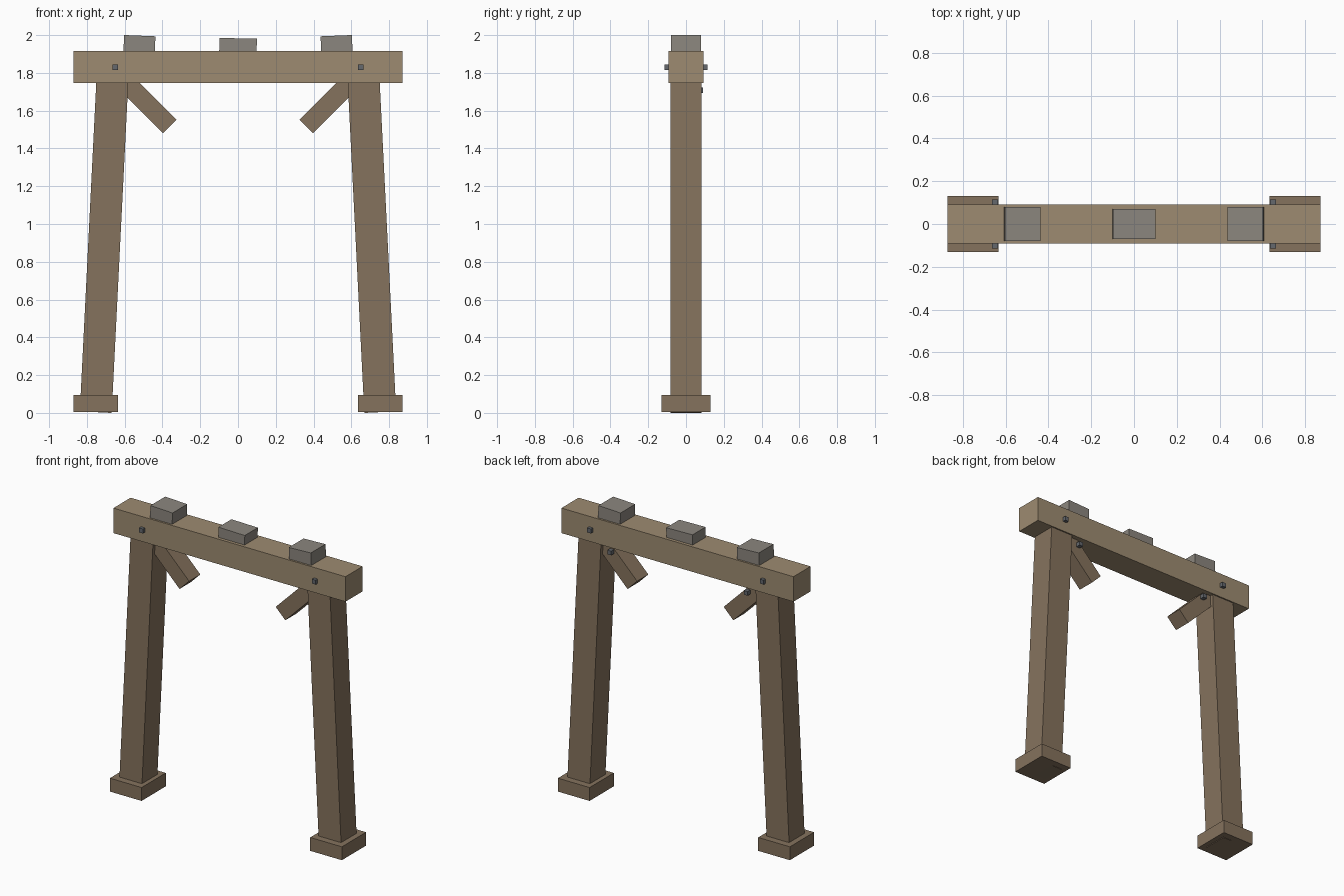
import bpy
import math

if "Cube" in bpy.data.objects:
    bpy.data.objects.remove(bpy.data.objects["Cube"])


def material(name, rgb):
    m = bpy.data.materials.new(name)
    m.diffuse_color = (*rgb, 1)
    m.use_nodes = True
    m.node_tree.nodes["Principled BSDF"].inputs["Base Color"].default_value = m.diffuse_color
    return m


BEAM = material("light_timber", (0.34, 0.26, 0.165))
TIMBER = material("dark_timber", (0.235, 0.17, 0.11))
STONE = material("stone", (0.26, 0.24, 0.21))
IRON = material("iron", (0.13, 0.14, 0.155))


def box(name, size, loc, mat, tilt=0.0):
    """Box of full size, tilted about the y axis."""
    bpy.ops.mesh.primitive_cube_add(size=1, location=loc, rotation=(0, tilt, 0))
    o = bpy.context.object
    o.name = name
    o.scale = size
    o.data.materials.append(mat)
    return o


# Top beam
box("top_beam", (1.744, 0.184, 0.17), (0, 0, 1.831), BEAM)

# Middle stone lying on the beam
box("middle_stone", (0.198, 0.14, 0.1), (0, 0, 1.933), STONE, 0.02)

for side, label in ((-1, "left"), (1, "right")):
    # Foot block
    box(label + "_foot", (0.238, 0.26, 0.091), (side * 0.753, 0, 0.0495), TIMBER)

    # Leaning leg, running from the foot up into the beam
    lean, length = 0.05, 1.8
    box(label + "_leg", (0.169, 0.166, length),
        (side * (0.753 - math.sin(lean) * length / 2), 0,
         0.004 + math.cos(lean) * length / 2), TIMBER, -side * lean)

    # Diagonal brace
    box(label + "_brace", (0.102, 0.12, 0.38),
        (side * 0.496, 0, 1.651), TIMBER, side * math.radians(45))

    # Outer stone lying on the beam
    box(label + "_stone", (0.166, 0.158, 0.1),
        (side * 0.522, 0, 1.947), STONE, -side * 0.04)

    # Bolt heads on both beam faces, and on the back of the brace
    for face, where in ((-1, "front"), (1, "back")):
        box(f"{label}_{where}_beam_bolt", (0.028, 0.03, 0.03),
            (side * 0.65, face * 0.099, 1.83), IRON)
    box(label + "_brace_bolt", (0.028, 0.04, 0.028),
        (side * 0.513, 0.071, 1.708), IRON)
